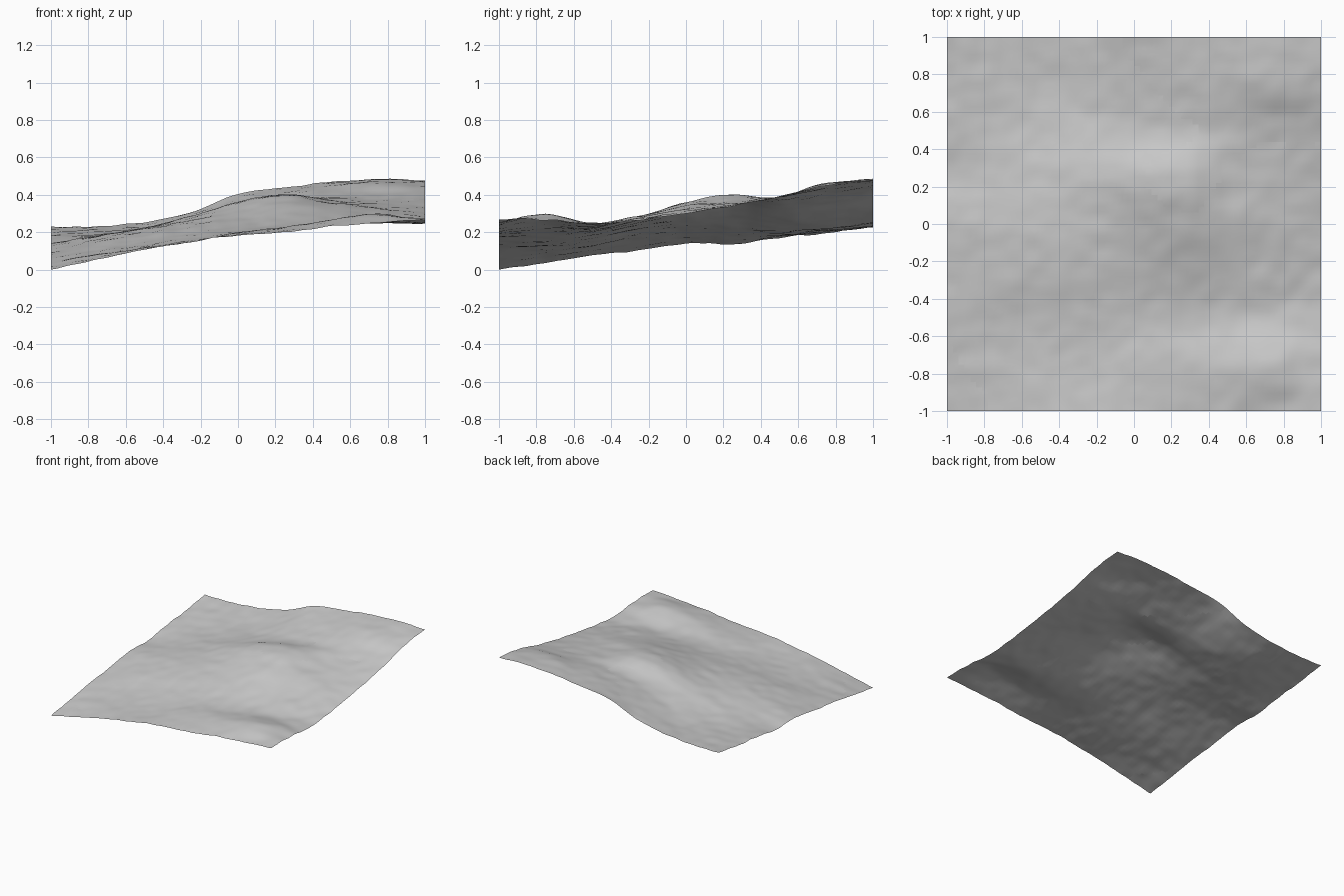
import bpy
from mathutils import Vector, noise

if "Cube" in bpy.data.objects:
    bpy.data.objects.remove(bpy.data.objects["Cube"])

# Control heights in hundredths: rows run front to back, columns left to right
HEIGHTS = [
    [0.5, 6.0, 11.5, 15.5, 19.0, 20.3, 23.5, 25.5, 27.3],
    [4.2, 8.5, 12.5, 16.0, 20.0, 23.2, 27.3, 30.5, 27.3],
    [8.0, 11.5, 15.0, 18.5, 21.2, 22.8, 24.3, 25.2, 25.2],
    [11.0, 16.0, 20.0, 23.5, 26.2, 28.2, 29.2, 28.7, 27.2],
    [14.5, 18.5, 22.5, 27.0, 32.2, 36.4, 35.2, 32.7, 30.7],
    [14.0, 18.5, 22.7, 29.2, 36.7, 40.8, 37.3, 35.7, 34.7],
    [17.5, 19.0, 21.7, 27.2, 33.3, 37.2, 39.3, 39.6, 39.4],
    [20.0, 21.2, 22.8, 27.8, 36.3, 40.8, 44.3, 46.7, 45.7],
    [23.5, 23.7, 25.7, 31.4, 40.7, 44.5, 47.5, 48.8, 48.5],
]
N = 64  # ground cells per side


def spline(values, t):
    """Smooth curve through evenly spaced values, t from 0 to 1."""
    last = len(values) - 1
    i = min(int(t * last), last - 1)
    f = t * last - i
    b, c = values[i], values[i + 1]
    a = values[i - 1] if i > 0 else 2 * b - c
    d = values[i + 2] if i + 2 <= last else 2 * c - b
    return b + 0.5 * f * (c - a + f * (2*a - 5*b + 4*c - d + f * (3*(b - c) + d - a)))


def ground_height(u, v):
    z = spline([spline(row, u) for row in HEIGHTS], v) / 100
    bumps = noise.noise(Vector((u * 9, v * 9, 3.3))) * 0.005
    bumps += noise.noise(Vector((u * 22, v * 22, 7.1))) * 0.006
    return z + bumps


# Sample the whole terrain sheet and rest its lowest point on z = 0
points = [[-1 + 2 * i / N, -1 + 2 * j / N, ground_height(i / N, j / N)]
          for j in range(N + 1) for i in range(N + 1)]
lowest = min(p[2] for p in points)
for p in points:
    p[2] -= lowest
quads = [(k, k + 1, k + N + 2, k + N + 1)
         for j in range(N) for k in range(j * (N + 1), j * (N + 1) + N)]


def make_zone(name, low, high):
    """Mesh of the ground cells whose average height lies in a band."""
    cells = [q for q in quads if low <= sum(points[k][2] for k in q) / 4 < high]
    used = sorted({k for q in cells for k in q})
    index = {k: n for n, k in enumerate(used)}
    mesh = bpy.data.meshes.new(name)
    mesh.from_pydata([points[k] for k in used], [],
                     [[index[k] for k in q] for q in cells])
    mesh.shade_smooth()
    bpy.context.collection.objects.link(bpy.data.objects.new(name, mesh))


# Three height bands that meet along their shared cell edges
make_zone("low_ground", -1, 0.053)
make_zone("middle_ground", 0.053, 0.375)
make_zone("high_ground", 0.375, 2)
